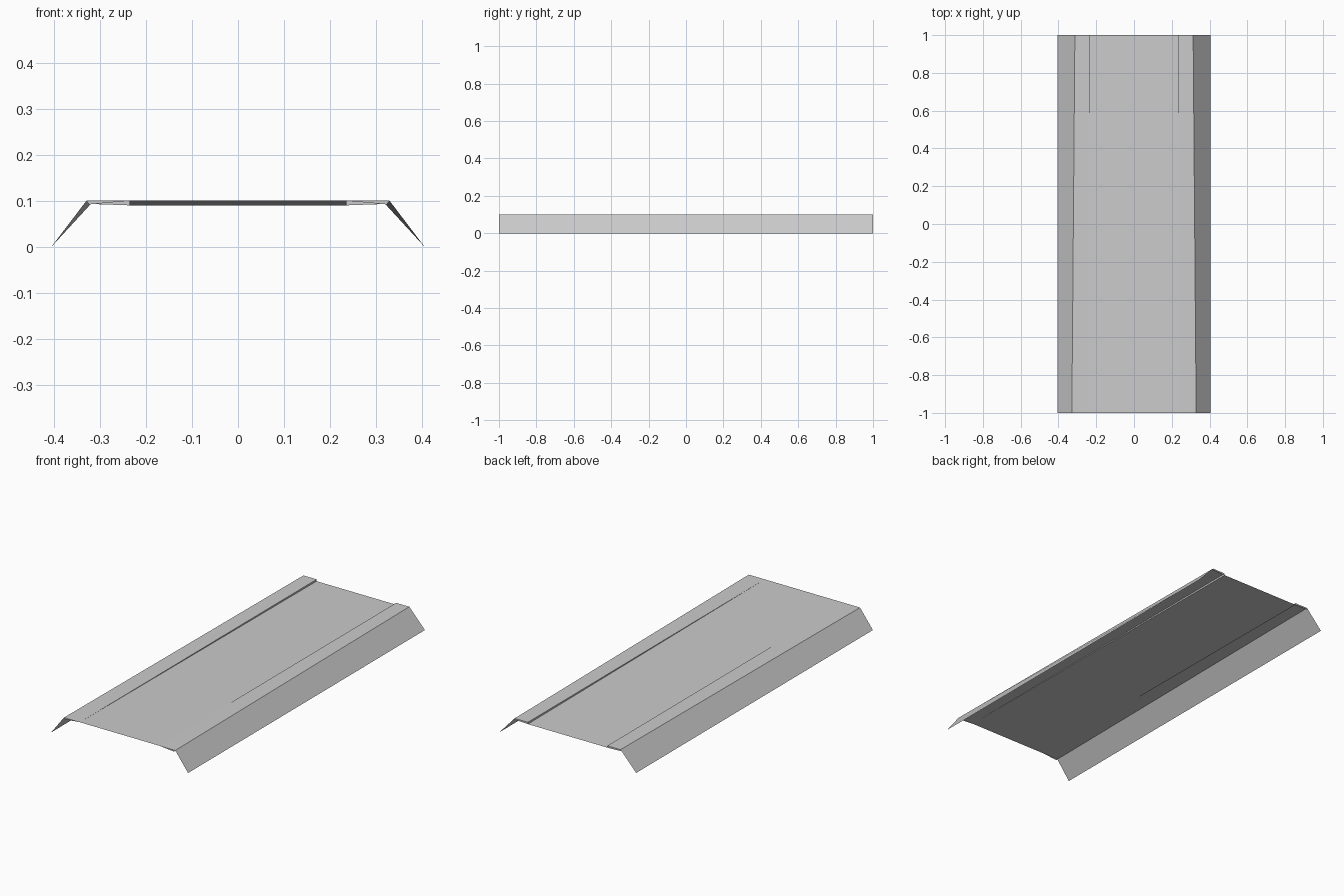
import bpy, bmesh

if "Cube" in bpy.data.objects:
    bpy.data.objects.remove(bpy.data.objects["Cube"])

FRONT, BACK = -1.0, 1.0
TOP, LOW = 0.10, 0.09      # flange height and lowered panel height
STEP_X, FOOT_X = 0.235, 0.405


def sheet(name, faces, mirror=True):
    """Thin sheet part made of a few quads, optionally mirrored across x."""
    bm = bmesh.new()
    for pts in faces:
        bm.faces.new([bm.verts.new(p) for p in pts])
    bmesh.ops.remove_doubles(bm, verts=bm.verts, dist=1e-5)
    bmesh.ops.recalc_face_normals(bm, faces=bm.faces)
    if sum(f.normal.z for f in bm.faces) < 0:
        bmesh.ops.reverse_faces(bm, faces=bm.faces)
    mesh = bpy.data.meshes.new(name)
    bm.to_mesh(mesh)
    bm.free()
    ob = bpy.data.objects.new(name, mesh)
    bpy.context.collection.objects.link(ob)
    if mirror:
        ob.modifiers.new("mirror", 'MIRROR').use_axis[0] = True
    return ob


def between(a, b):
    """Quads joining a front profile (x, z) to a back profile."""
    return [[(a[i][0], FRONT, a[i][1]), (a[i + 1][0], FRONT, a[i + 1][1]),
             (b[i + 1][0], BACK, b[i + 1][1]), (b[i][0], BACK, b[i][1])]
            for i in range(len(a) - 1)]


# Centre panel sinking slightly towards the back
sheet("centre_panel", between([(-STEP_X, TOP), (STEP_X, TOP)],
                              [(-STEP_X, LOW), (STEP_X, LOW)]), mirror=False)

# Flat flange and sloping wing on each side
sheet("side_wings", between([(STEP_X, TOP), (0.329, TOP), (FOOT_X, 0)],
                            [(STEP_X, TOP), (0.313, TOP), (FOOT_X, 0)]))

# Tapered step wall between flange and panel
sheet("step_walls", [[(STEP_X, FRONT, TOP), (STEP_X, BACK, TOP), (STEP_X, BACK, LOW)]])

# Small end lips under the flanges
sheet("front_lips", [[(STEP_X, FRONT, TOP), (0.329, FRONT, TOP), (0.323, FRONT, 0.092)]])
sheet("back_lips", [[(STEP_X, BACK, LOW), (0.319, BACK, 0.093),
                     (0.313, BACK, TOP), (STEP_X, BACK, TOP)]])
